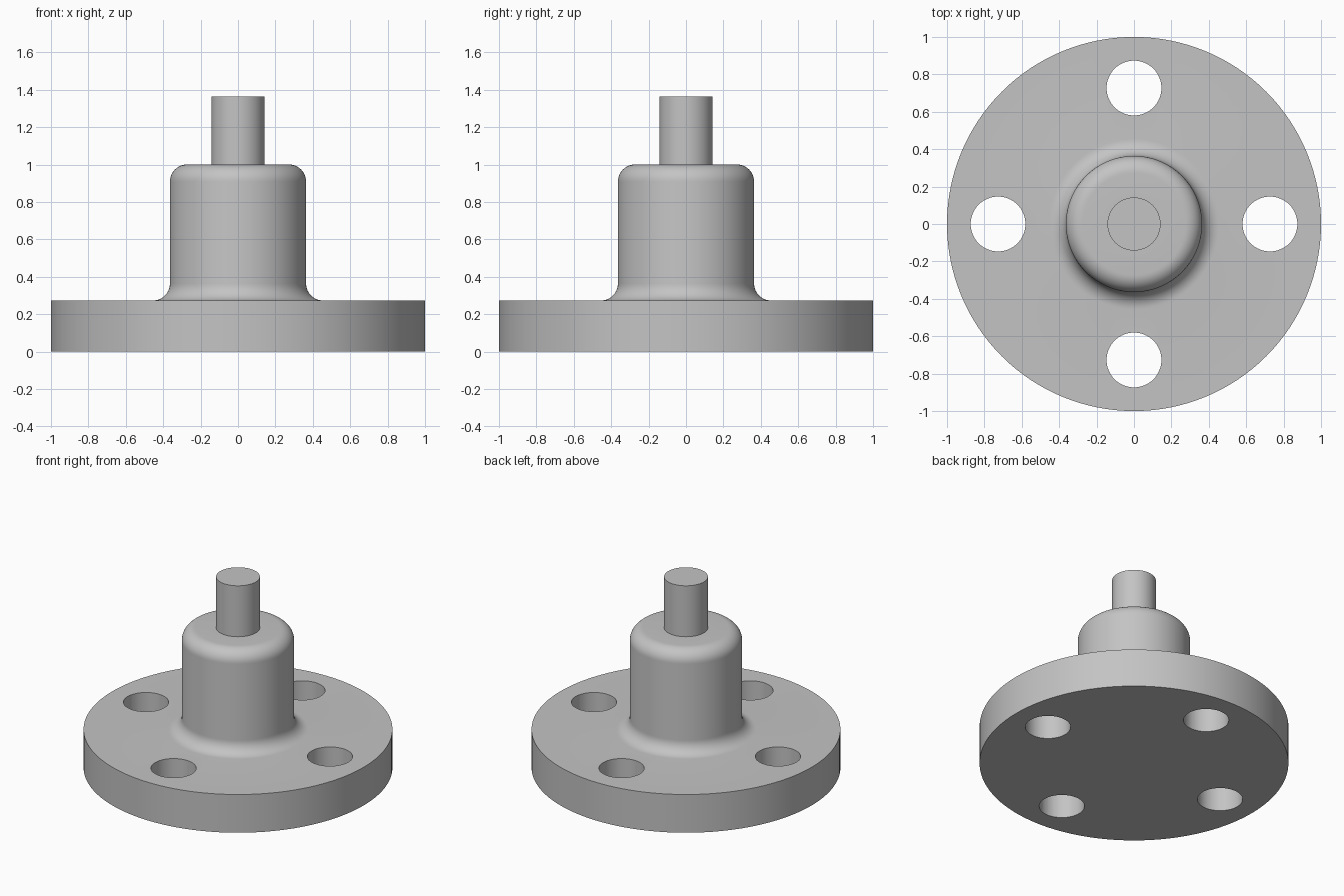
import bpy, bmesh
from math import sin, cos, pi, radians

cube = bpy.data.objects.get("Cube")
if cube:
    bpy.data.objects.remove(cube, do_unlink=True)

# Dimensions
FLANGE_R, FLANGE_TOP = 1.0, 0.273
HUB_R, HUB_TOP = 0.364, 1.0
SHAFT_R, SHAFT_TOP = 0.142, 1.364
FILLET = 0.091
HOLE_R, HOLE_CIRCLE = 0.1465, 0.727
SIDES = 128

steel = bpy.data.materials.new("grey_steel")
steel.use_nodes = True
GREY = (0.55, 0.55, 0.55, 1)
steel.diffuse_color = GREY
steel.node_tree.nodes["Principled BSDF"].inputs["Base Color"].default_value = GREY


def arc(cx, cz, start, end, steps=10):
    """Quarter-round profile points in the x-z plane."""
    angles = [radians(start + (end - start) * i / steps) for i in range(steps + 1)]
    return [(cx + FILLET * cos(a), cz + FILLET * sin(a)) for a in angles]


def lathe(name, profile):
    """Revolve an (r, z) profile; points on the axis close the ends."""
    bm = bmesh.new()
    verts = [bm.verts.new((r, 0, z)) for r, z in profile]
    edges = [bm.edges.new(pair) for pair in zip(verts, verts[1:])]
    bmesh.ops.spin(bm, geom=verts + edges, cent=(0, 0, 0), axis=(0, 0, 1),
                   angle=2 * pi, steps=SIDES, use_merge=True)
    bmesh.ops.remove_doubles(bm, verts=bm.verts, dist=1e-5)
    bmesh.ops.dissolve_degenerate(bm, edges=bm.edges, dist=1e-6)
    bmesh.ops.recalc_face_normals(bm, faces=bm.faces)
    mesh = bpy.data.meshes.new(name)
    bm.to_mesh(mesh)
    bm.free()
    obj = bpy.data.objects.new(name, mesh)
    bpy.context.collection.objects.link(obj)
    mesh.materials.append(steel)
    return obj


# Flange, filleted hub and shaft turned as one solid
profile = [(0, 0), (FLANGE_R, 0), (FLANGE_R, FLANGE_TOP)]
profile += arc(HUB_R + FILLET, FLANGE_TOP + FILLET, 270, 180)
profile += arc(HUB_R - FILLET, HUB_TOP - FILLET, 0, 90)
profile += [(SHAFT_R, HUB_TOP), (SHAFT_R, SHAFT_TOP), (0, SHAFT_TOP)]
body = lathe("flanged_hub_with_shaft", profile)

# Four bolt holes through the flange
bm = bmesh.new()
for i in range(4):
    made = bmesh.ops.create_cone(bm, cap_ends=True, segments=64, radius1=HOLE_R,
                                 radius2=HOLE_R, depth=1)
    bmesh.ops.translate(bm, verts=made["verts"],
                        vec=(HOLE_CIRCLE * cos(i * pi / 2), HOLE_CIRCLE * sin(i * pi / 2), 0))
cutter_mesh = bpy.data.meshes.new("bolt_hole_cutter")
bm.to_mesh(cutter_mesh)
bm.free()
cutter_mesh.materials.append(steel)
cutter = bpy.data.objects.new("bolt_hole_cutter", cutter_mesh)
bpy.context.collection.objects.link(cutter)
cutter.hide_render = True

cut = body.modifiers.new("bolt_holes", "BOOLEAN")
cut.operation = "DIFFERENCE"
cut.solver = "EXACT"
cut.object = cutter
bpy.context.view_layer.objects.active = body
body.select_set(True)
bpy.ops.object.modifier_apply(modifier=cut.name)
bpy.data.objects.remove(cutter, do_unlink=True)

# Smooth round walls, crisp rims
bpy.ops.object.shade_smooth_by_angle(angle=radians(30))
